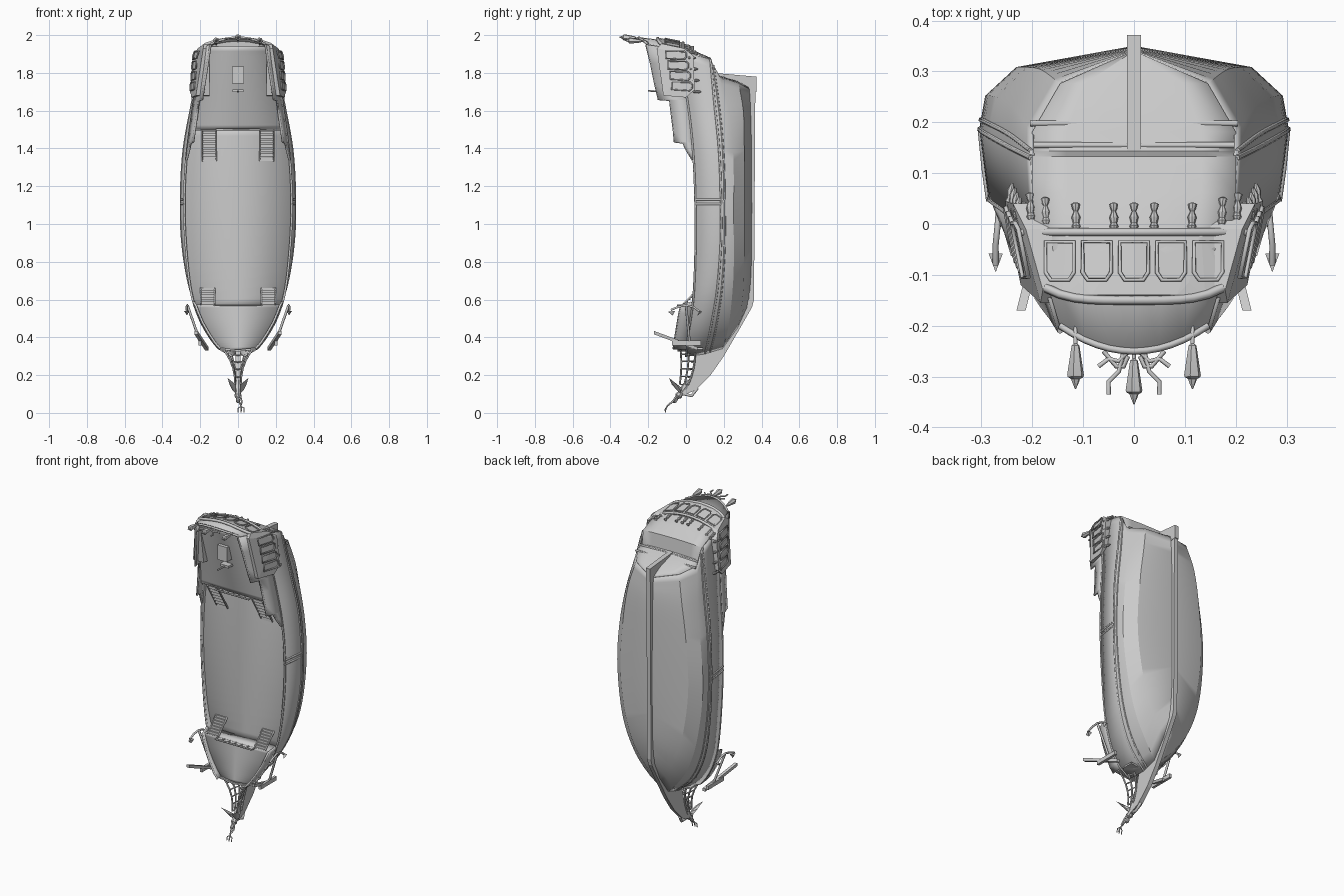
import bpy, bmesh, math
from mathutils import Vector

if "Cube" in bpy.data.objects:
    bpy.data.objects.remove(bpy.data.objects["Cube"])

def finish(name, bm, smooth=True, thick=0):
    bmesh.ops.remove_doubles(bm, verts=bm.verts, dist=0.0004)
    bmesh.ops.recalc_face_normals(bm, faces=bm.faces)
    me = bpy.data.meshes.new(name)
    bm.to_mesh(me); bm.free()
    ob = bpy.data.objects.new(name, me)
    bpy.context.collection.objects.link(ob)
    if thick:
        m = ob.modifiers.new("thickness", 'SOLIDIFY')
        m.thickness = thick; m.offset = 0
    if smooth:
        bpy.ops.object.select_all(action='DESELECT')
        bpy.context.view_layer.objects.active = ob
        ob.select_set(True)
        bpy.ops.object.shade_smooth_by_angle(angle=math.radians(28))
    return ob

def grid(name, rows, thick=0, smooth=True, mirror=False):
    bm = bmesh.new()
    for s in ((1, -1) if mirror else (1,)):
        vs = [[bm.verts.new((s * p[0], p[1], p[2])) for p in r] for r in rows]
        for a, b in zip(vs, vs[1:]):
            for i in range(len(a) - 1):
                bm.faces.new((a[i], a[i + 1], b[i + 1], b[i]))
    return finish(name, bm, smooth, thick)

def solid(name, pts):
    bm = bmesh.new()
    for p in pts: bm.verts.new(p)
    bmesh.ops.convex_hull(bm, input=bm.verts)
    return finish(name, bm, False)

def box(name, c, s):
    return solid(name, [(c[0] + i * s[0] / 2, c[1] + j * s[1] / 2, c[2] + k * s[2] / 2)
                        for i in (-1, 1) for j in (-1, 1) for k in (-1, 1)])

def tube(name, pts, r, closed=False):
    cu = bpy.data.curves.new(name, 'CURVE')
    cu.dimensions = '3D'; cu.bevel_depth = r; cu.bevel_resolution = 1; cu.use_fill_caps = True
    sp = cu.splines.new('POLY'); sp.points.add(len(pts) - 1); sp.use_cyclic_u = closed
    for q, p in zip(sp.points, pts): q.co = (*p, 1)
    ob = bpy.data.objects.new(name, cu)
    bpy.context.collection.objects.link(ob)

def turned(name, base, axis, prof, n=8):
    # revolve (distance, radius) pairs around an axis
    a = Vector(axis).normalized(); u = a.orthogonal().normalized(); v = a.cross(u)
    rows = [[Vector(base) + a * d + (u * math.cos(t) + v * math.sin(t)) * r
             for t in [i * 2 * math.pi / n for i in range(n + 1)]] for d, r in prof]
    return grid(name, rows)

def at(line, z):
    # smooth interpolation of (z, x, y) knots
    z = min(max(z, line[0][0]), line[-1][0])
    i = max(k for k in range(len(line) - 1) if line[k][0] <= z)
    def slope(k, c):
        a, b = max(k - 1, 0), min(k + 1, len(line) - 1)
        return (line[b][c] - line[a][c]) / (line[b][0] - line[a][0])
    h = line[i + 1][0] - line[i][0]; t = (z - line[i][0]) / h
    f = lambda c: ((2*t**3 - 3*t**2 + 1) * line[i][c] + (t**3 - 2*t*t + t) * h * slope(i, c)
                   + (3*t*t - 2*t**3) * line[i + 1][c] + (t**3 - t*t) * h * slope(i + 1, c))
    return Vector((max(f(1), 0), f(2), z))

def sample(line, n=36):
    return [at(line, line[0][0] + (line[-1][0] - line[0][0]) * i / n) for i in range(n + 1)]

# long lines of the hull: (z along the ship, half width, y)
sheer = [(.3, .03, .0), (.34, .1, .005), (.42, .16, .012), (.5, .203, .025), (.62, .243, .04), (.85, .272, .05), (1.1, .283, .05),
         (1.35, .272, .04), (1.6, .24, .015), (1.8, .212, -.02), (1.925, .19, -.05)]
wale = [(.315, .01, .1), (.4, .115, .12), (.5, .187, .14), (.65, .25, .165), (.9, .293, .185), (1.15, .3, .185),
        (1.4, .285, .175), (1.65, .24, .15), (1.87, .2, .13)]
low = [(.34, .008, .19), (.42, .09, .215), (.55, .18, .235), (.75, .25, .25), (1.05, .288, .25),
       (1.3, .277, .25), (1.55, .24, .235), (1.775, .2, .18)]
chine = [(.45, .008, .27), (.52, .075, .285), (.65, .15, .3), (.85, .205, .305), (1.1, .23, .305),
         (1.4, .21, .305), (1.6, .18, .3), (1.745, .145, .275)]
bottom = [(.56, 0, .335), (.8, 0, .345), (1.4, 0, .345), (1.71, 0, .338)]
lines = [sheer, wale, low, chine, bottom]
grid("hull", [sample(l) for l in lines], thick=.008, mirror=True)

# transom, from the tuck up to the taffrail
ends = [at(l, 9) for l in lines[::-1]] + [Vector((.2, .06, 1.9)), Vector((.145, -.2, 1.95))]
ends[4], ends[5] = ends[5], ends[4]
ends.insert(3, Vector((.2, .14, 1.79)))
grid("transom", [[(p.x * f, p.y - (1 - f * f) * (.05 if p.y < -.1 else 0),
                   p.z + (1 - f * f) * (.035 if p.y < -.04 else .006))
                  for f in (-1, -.66, -.33, 0, .33, .66, 1)] for p in ends], thick=.008)
for y, z in ((.155, 1.79), (.198, 1.772)):
    tube("stern_wale", [(-.205, y, z), (.205, y, z)], .006)

# stepped bulwarks, given as (z, top y)
def bulwark(name, tops, k):
    bot = [at(sheer, z) for z, y in tops]
    top = [Vector((max(b.x - k * (b.y - y), .004), y, z)) for b, (z, y) in zip(bot, tops)]
    grid(name, [bot, [(a + b) / 2 for a, b in zip(bot, top)], top], thick=.012, mirror=True)
    for s in (1, -1):
        tube(name + "_cap", [(s * p.x, p.y, p.z) for p in top], .006)
bulwark("forecastle_bulwark", [(.34, -.065), (.37, -.062), (.42, -.053), (.48, -.043), (.53, -.035), (.57, -.025), (.585, .03)], .1)
bulwark("quarterdeck_bulwark", [(1.34, .035), (1.39, .005), (1.43, -.015), (1.435, -.06), (1.5, -.065), (1.58, -.075), (1.655, -.085),
                                (1.66, -.145), (1.75, -.165), (1.85, -.185), (1.95, -.21)], .28)
grid("beakhead_bulkhead", [[(-.095, y, .34), (0, y, .33), (.095, y, .34)] for y in (-.045, .09)], thick=.01, smooth=False)

# decks
def deck(name, z0, z1, y0, y1, inset=.004):
    rows = []
    for i in range(19):
        t = i / 18; z = z0 + (z1 - z0) * t; y = y0 + (y1 - y0) * t
        a, b = at(sheer, z), at(wale, z)
        x = a.x + (b.x - a.x) * (y - a.y) / (b.y - a.y) if y > a.y else a.x - .2 * (a.y - y)
        x = max(x - inset, .002)
        rows.append([(-x, y, z), (0, y - .004, z), (x, y, z)])
    grid(name, rows, thick=.006)
    return rows
deck("main_deck", .55, 1.52, .072, .068)
fore = deck("forecastle_deck", .335, .57, -.03, -.01)[-1]
aft = deck("quarterdeck", 1.5, 1.94, -.025, -.16)[0]
for nm, e in (("forecastle_bulkhead", fore), ("quarterdeck_bulkhead", aft)):
    grid(nm, [e, [(p[0], .075, p[2]) for p in e]], thick=.008)
    w = .125 if e is fore else .115
    tube(nm + "_rail", [(-w, e[1][1] - .03, e[1][2]), (w, e[1][1] - .03, e[1][2])], .005)
    for i in range(7):
        x = -w + i * w / 3
        tube(nm + "_post", [(x, e[1][1], e[1][2]), (x, e[1][1] - .03, e[1][2])], .004)

# stairs and deck fittings
for s in (1, -1):
    for nm, x, za, zb, y0 in (("fore_stair", .16, .575, .66, -.01), ("aft_stair", .152, 1.495, 1.33, -.025)):
        for i in range(7):
            t = (i + .5) / 7
            box(nm + "_step", (s * x, y0 + (.07 - y0) * t, za + (zb - za) * t), (.07, .008, .016))
        for d in (-.037, .037):
            tube(nm + "_side", [(s * x + d, y0 - .005, za), (s * x + d, .07, zb)], .005)
box("skylight", (0, -.13, 1.79), (.065, .05, .09))
box("wheel_stand", (0, -.105, 1.705), (.06, .06, .014))
tube("helm_post", [(0, -.08, 1.7), (0, -.2, 1.705)], .005)

# keel with cutwater and rudder
inner = [(-.01, .13), (.03, .2), (.06, .33), (.17, .345), (.27, .5), (.3, .56), (.325, .62), (.33, 1.7), (.15, 1.76)]
outer = [(-.02, .09), (.05, .12), (.13, .2), (.2, .3), (.29, .455), (.35, .56), (.36, .6), (.367, 1.7), (.372, 1.78)]
grid("keel", [[(0, y, z) for y, z in inner], [(0, y, z) for y, z in outer]], thick=.026, smooth=False)
solid("rudder", [(x, y, z) for x in (-.014, .014)
                 for y, z in ((.372, 1.7), (.372, 1.78), (.145, 1.8), (.145, 1.77), (.33, 1.69))])

# wales and rails along the hull sides
for s in (1, -1):
    for nm, l, r in (("waist_rail", sheer, .006), ("upper_wale", wale, .006)):
        tube(nm, [(s * (p.x + .002), p.y, p.z) for p in sample(l)], r)
    tube("lower_wale", [(s * (a.x * .7 + b.x * .3 + .004), a.y * .7 + b.y * .3, a.z * .7 + b.z * .3)
                        for a, b in zip(sample(wale), sample(low))], .005)
    for z in (1.105, 1.13):
        tube("side_fender", [(s * .285, .045, z), (s * .294, .11, z), (s * .302, .19, z)], .006)

# stern gallery with five windows, crowned across the beam
gz = lambda x, y: 1.957 - .2 * y - 1.1 * x * x
solid("stern_gallery", [(x, y, gz(x, y) - d) for y, w in ((-.015, .22), (-.115, .18), (-.14, .14))
                        for x in (-w, -w * .6, 0, w * .6, w) for d in (0, .035)])
for i in range(-2, 3):
    tube("stern_window", [(i * .073 + a, y, gz(i * .073 + a, y) + .004) for a, y in
         ((-.028, -.035), (.028, -.035), (.028, -.095), (.018, -.11), (-.018, -.11), (-.028, -.095))], .004, True)
arc = [i / 6 for i in range(-6, 7)]
tube("gallery_ledge", [(f * .22, -.016, gz(f * .22, -.016)) for f in arc], .008)
tube("gallery_cornice", [(f * .175, -.125 - .025 * (1 - f ** 4), gz(f * .175, -.13)) for f in arc], .009)
tube("taffrail", [(f * .145, -.2 - (1 - f * f) * .05, 1.952 + (1 - f * f) * .035) for f in arc], .007)

# quarter galleries with side windows
gx = lambda y, z: .246 - (z - 1.69) * .08 - max(z - 1.89, 0) * .3 + y * .2
for s in (1, -1):
    solid("quarter_gallery", [(s * x, y, z) for y, z in ((-.12, 1.68), (-.155, 1.93), (-.13, 1.955), (.045, 1.71),
          (.04, 1.89), (-.01, 1.93), (.0, 1.67)) for x in (gx(y, z), .15)])
    for i in range(4):
        z = 1.712 + i * .055
        q = [(-.075, z), (.02, z - .006), (.032, z + .008), (.032, z + .028), (.02, z + .038), (-.075, z + .04)]
        tube("quarter_window", [(s * (gx(y, w) + .003), y - i * .01, w) for y, w in q], .0045, True)
    for z in (1.7, 1.76, 1.82, 1.88):
        turned("side_figure", (s * (gx(.04, z) - .014), .08 - (z - 1.7) * .15, z), (s * .2, -1, 0), [(0, .003), (.015, .008), (.03, .005), (.036, .008), (.045, .002)])

# carved figures under the stern gallery
figure = [(0, .003), (.003, .009), (.012, .007), (.018, .004), (.03, .009), (.042, .006), (.048, .009), (.055, .006)]
for x in (0, .04, -.04, .115, -.115, .175, -.175, .205, -.205):
    turned("stern_figure", (x, .042 + max(abs(x) - .14, 0) * .3, 1.934 - .8 * x * x), (-x * .25, -1, .25), figure)

# stern lanterns and crest
for x, y, z in ((0, -.265, 1.985), (.115, -.235, 1.968), (-.115, -.235, 1.968)):
    tube("lantern_arm", [(x, y + .06, z - .02), (x, y + .02, z), (x, y, z)], .004)
    turned("lantern", (x, y, z), (0, -1, .05), [(0, .003), (.004, .008), (.062, .017), (.066, .016), (.07, .009), (.076, .007), (.09, .001)], 6)
for s in (1, -1):
    for pts in (((.01, -.25), (.03, -.27), (.05, -.265), (.07, -.28)), ((.02, -.25), (.03, -.29), (.05, -.31), (.05, -.335)),
                ((.012, -.26), (.02, -.28), (.035, -.28), (.06, -.25))):
        tube("stern_crest", [(s * x, y, 1.98) for x, y in pts], .0045)

# catheads and anchors at the bow
for s in (1, -1):
    solid("cathead", [(s * (x + i * .009), y, z + j * .009) for x, y, z in ((.165, .06, .34), (.222, -.17, .425))
                      for i in (-1, 1) for j in (-1, 1)])
    tube("anchor_shank", [(s * .195, .02, .36), (s * .268, .0, .57)], .007)
    tube("anchor_arms", [(s * .272, -.08, .545), (s * .272, -.04, .562), (s * .268, 0, .57), (s * .265, .04, .56), (s * .262, .075, .535)], .006)
    solid("anchor_stock", [(s * (.2 + i), y, .37 + k) for i in (-.008, .008) for k in (-.012, .012) for y in (-.075, .08)])
    for y in (-.07, .06):
        solid("anchor_fluke", [(s * .272, y - .025 * (1 if y < 0 else -1), .535), (s * .258, y + .012, .54), (s * .286, y + .012, .54), (s * .27, y, .515)])

# head rails and their lattice at the beak
for s in (1, -1):
    rails = []
    for dy, x0 in ((-.03, .085), (.01, .07), (.045, .05)):
        p = [Vector((s * x0, dy, .345)), Vector((s * x0 * .15, dy + .012, .26)), Vector((s * .016, dy * .6 - .015, .15))]
        rails.append([p[0] * (1-t)**2 + p[1] * 2*t*(1-t) + p[2] * t*t for t in [i / 5 for i in range(6)]])
        tube("head_rail", rails[-1], .005)
    for i in range(6):
        tube("head_timber", [r[i] for r in rails] + [(0, .05 - i * .01, rails[0][i].z - .005)], .004)

# winged figurehead with a spear
turned("figurehead_body", (0, .02, .17), (0, -.6, -.8), [(0, .012), (.04, .02), (.075, .013), (.1, .02), (.115, .008), (.12, .01), (.135, .012), (.146, .003)])
tube("figurehead_tail", [(0, -.01, .1), (.01, .03, .09), (0, .06, .13)], .009)
tube("figurehead_arm", [(.012, -.05, .09), (.02, -.07, .06), (.016, -.09, .045)], .005)
tube("figurehead_spear", [(-.01, -.04, .09), (.016, -.1, .035), (.018, -.112, .012)], .004)
for d in (-.016, 0, .016):
    tube("spear_prong", [(.016, -.098, .035), (.016 + d, -.105, .025), (.016 + d, -.11, .002)], .003)
for s in (1, -1):
    solid("figurehead_wing", [(s * .01, -.03, .1), (s * .012, -.075, .15), (s * .055, -.09, .185), (s * .045, -.05, .15), (s * .03, -.03, .12), (s * .012, -.02, .13)])
